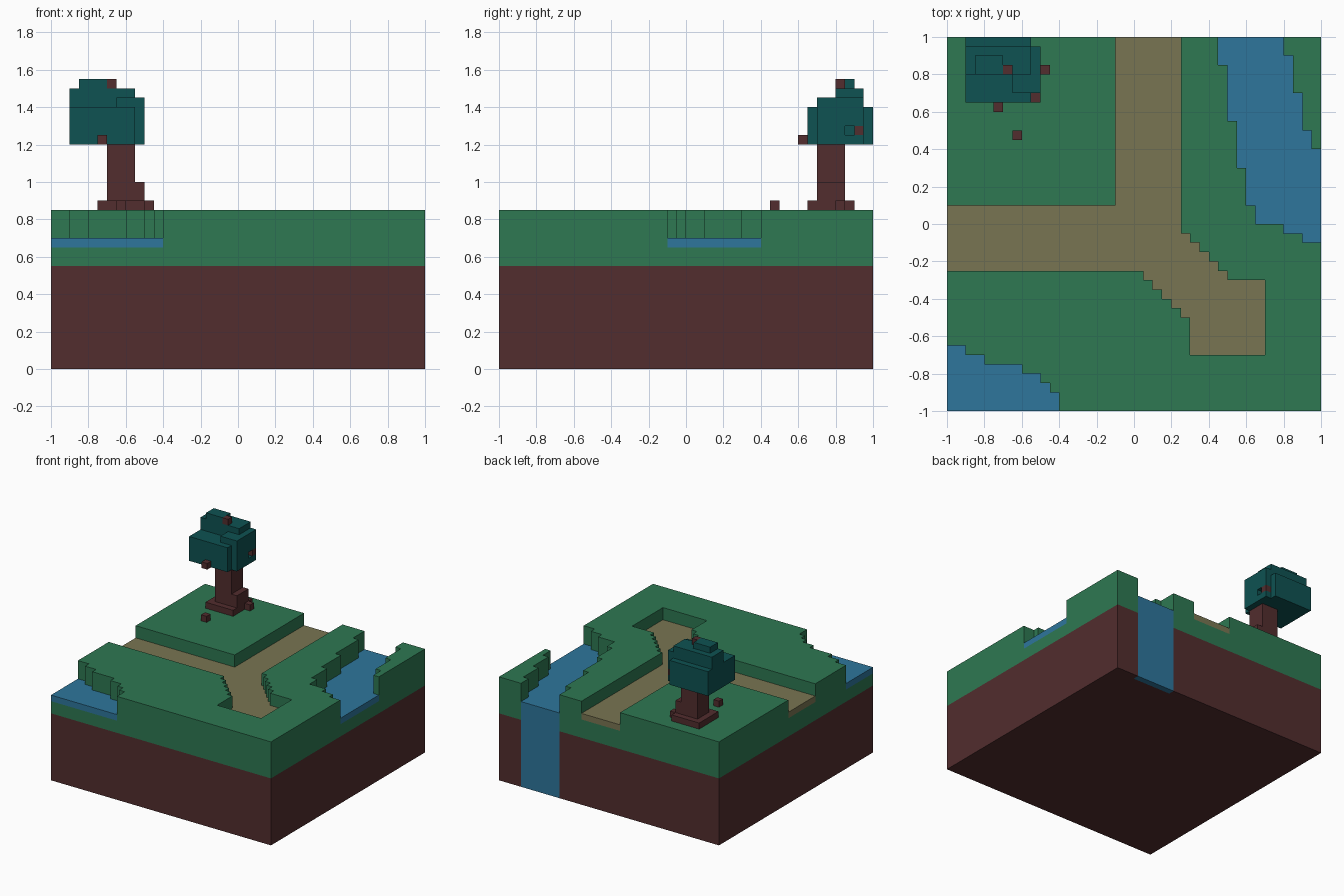
import bpy, bmesh

if "Cube" in bpy.data.objects:
    bpy.data.objects.remove(bpy.data.objects["Cube"])


def material(name, r, g, b):
    lin = [((c / 255 + 0.055) / 1.055) ** 2.4 if c > 10 else c / 255 / 12.92 for c in (r, g, b)]
    m = bpy.data.materials.new(name)
    m.diffuse_color = (*lin, 1)
    m.use_nodes = True
    m.node_tree.nodes["Principled BSDF"].inputs["Base Color"].default_value = m.diffuse_color
    return m


GRASS = material("grass green", 46, 120, 82)
SOIL = material("soil brown", 82, 45, 46)
WATER = material("water blue", 46, 118, 156)
SAND = material("path tan", 121, 117, 82)
LEAF = material("leaf teal", 14, 82, 82)


def finish(name, bm, mat):
    bmesh.ops.recalc_face_normals(bm, faces=bm.faces)
    me = bpy.data.meshes.new(name)
    bm.to_mesh(me)
    bm.free()
    me.materials.append(mat)
    ob = bpy.data.objects.new(name, me)
    bpy.context.collection.objects.link(ob)
    return ob


def prism(name, outline, z0, z1, mat):
    """Extrude a flat outline from z0 to z1."""
    bm = bmesh.new()
    f = bm.faces.new([bm.verts.new((x, y, z0)) for x, y in outline])
    ext = bmesh.ops.extrude_face_region(bm, geom=[f])["geom"]
    bmesh.ops.translate(bm, vec=(0, 0, z1 - z0),
                        verts=[v for v in ext if isinstance(v, bmesh.types.BMVert)])
    return finish(name, bm, mat)


def boxes(name, mat, *dims):
    """One mesh from boxes given as x0, x1, y0, y1, z0, z1."""
    bm = bmesh.new()
    for x0, x1, y0, y1, z0, z1 in dims:
        for v in bmesh.ops.create_cube(bm, size=1)["verts"]:
            v.co = (x1 if v.co.x > 0 else x0, y1 if v.co.y > 0 else y0, z1 if v.co.z > 0 else z0)
    return finish(name, bm, mat)


def carve(ob, outline, z0, z1):
    """Cut an outline out of an object, running past the outer edges of the block."""
    cut = prism("cutter", [tuple(c * 1.1 if abs(c) == 1 else c for c in p) for p in outline],
                z0, z1, ob.data.materials[0])
    cut.hide_render = True
    mod = ob.modifiers.new("carve", "BOOLEAN")
    mod.operation, mod.solver, mod.object = "DIFFERENCE", "EXACT", cut
    bpy.context.view_layer.update()
    new = bpy.data.meshes.new_from_object(ob.evaluated_get(bpy.context.evaluated_depsgraph_get()))
    ob.modifiers.clear()
    ob.data = new
    bpy.data.objects.remove(cut)


def stairs(start, steps):
    """Corner points walking along x and y by turns to the given coordinates."""
    pts = [start]
    for axis, value in steps:
        x, y = pts[-1]
        pts.append((value, y) if axis == "x" else (x, value))
    return pts


# Outlines seen from above
pond = [(-1, -1)] + stairs((-.4, -1), [
    ("y", -.9), ("x", -.45), ("y", -.85), ("x", -.5), ("y", -.8), ("x", -.6),
    ("y", -.75), ("x", -.8), ("y", -.7), ("x", -.9), ("y", -.65), ("x", -1)])
river = stairs((.45, 1), [
    ("y", .85), ("x", .5), ("y", .55), ("x", .55), ("y", .3), ("x", .6), ("y", .1),
    ("x", .65), ("y", 0), ("x", .8), ("y", -.05), ("x", .9), ("y", -.1), ("x", 1)])
river += stairs((1, .4), [
    ("x", .95), ("y", .5), ("x", .9), ("y", .7), ("x", .85), ("y", .9), ("x", .8), ("y", 1)])
path = [(-1, .1), (-1, -.25)]
for i in range(5):
    path += [(.05 + .05 * i, -.25 - .05 * i), (.05 + .05 * i, -.3 - .05 * i)]
path += [(.3, -.5), (.3, -.7), (.7, -.7), (.7, -.3)]
for i in range(5):
    path += [(.5 - .05 * i, -.3 + .05 * i), (.5 - .05 * i, -.25 + .05 * i)]
path += [(.25, -.05), (.25, 1), (-.1, 1), (-.1, .1)]
fall = [(.45, .95), (.8, .95), (.8, 1), (.45, 1)]

# Ground block
soil = boxes("soil_base", SOIL, (-1, 1, -1, 1, 0, .55))
carve(soil, fall, -.1, .7)
grass = boxes("grass_layer", GRASS, (-1, 1, -1, 1, .55, .85))
carve(grass, pond, .65, 1)
carve(grass, river, .65, 1)
carve(grass, path, .70, 1)
carve(grass, fall, .4, .75)

# Water and path
prism("pond", pond, .65, .70, WATER)
prism("river", river, .65, .70, WATER)
prism("waterfall", fall, 0, .65, WATER)
prism("sandy_path", path, .70, .75, SAND)

# Tree
boxes("tree_trunk", SOIL,
      (-.7, -.55, .7, .85, .9, 1.2),
      (-.55, -.5, .7, .85, .9, 1.0),
      (-.75, -.5, .65, .9, .85, .9),
      (-.5, -.45, .8, .85, .85, .9))
boxes("tree_leaves", LEAF,
      (-.9, -.55, .65, 1, 1.2, 1.4),
      (-.55, -.5, .7, .85, 1.2, 1.45),
      (-.55, -.5, .85, .95, 1.3, 1.45),
      (-.55, -.5, .85, .95, 1.2, 1.25),
      (-.65, -.55, .7, .8, 1.4, 1.45),
      (-.9, -.55, .8, .95, 1.4, 1.5),
      (-.85, -.7, .8, .9, 1.5, 1.55),
      (-.7, -.65, .85, .9, 1.5, 1.5 + .0001))
boxes("tree_twigs", SOIL,
      (-.75, -.7, .6, .65, 1.2, 1.25),
      (-.55, -.5, .9, .95, 1.25, 1.3),
      (-.7, -.65, .8, .85, 1.5, 1.55))
boxes("fallen_twig", SOIL, (-.65, -.6, .45, .5, .85, .9))
